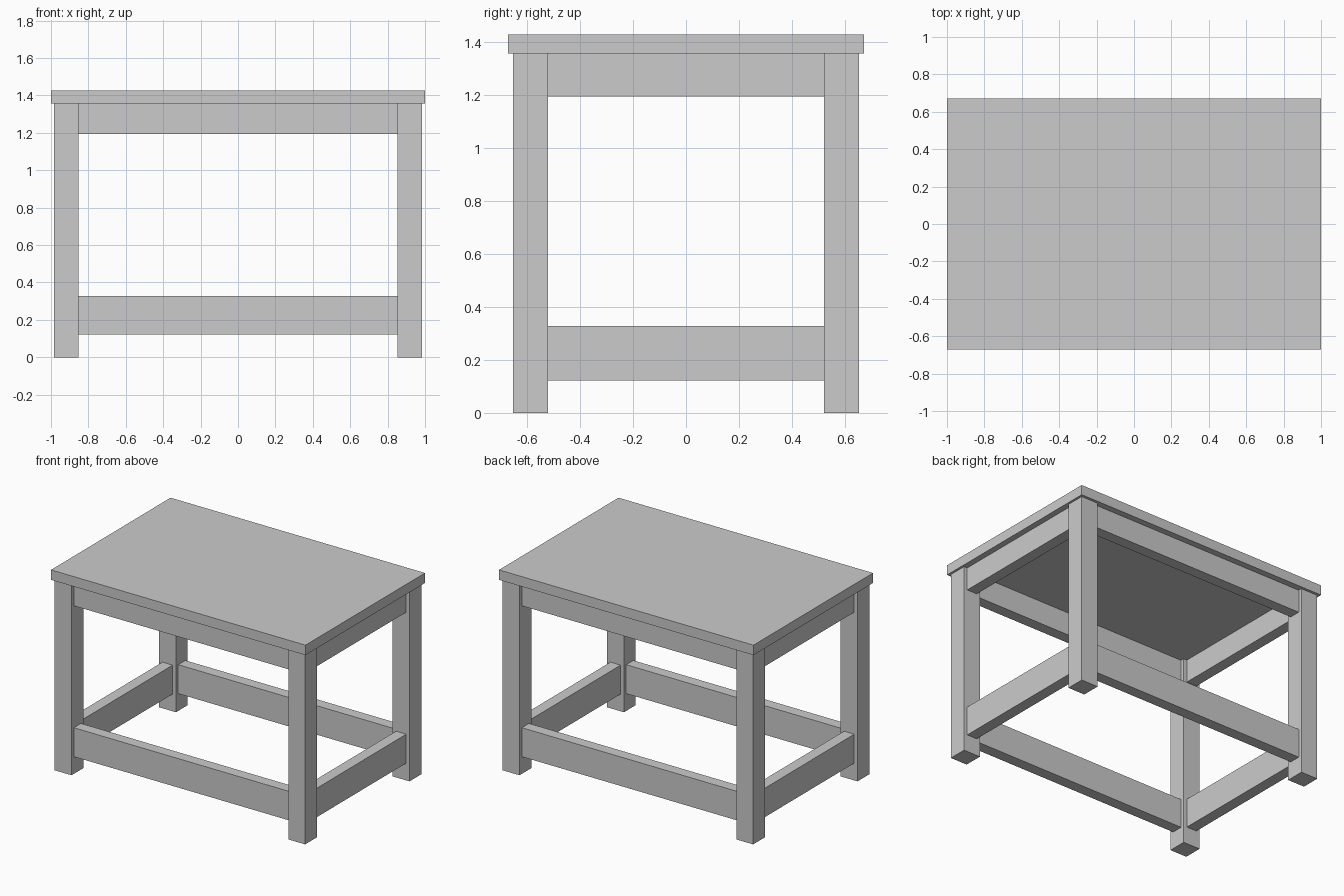
import bpy

if "Cube" in bpy.data.objects:
    bpy.data.objects.remove(bpy.data.objects["Cube"])

LEG = 0.132                    # square leg section
LEG_X, LEG_Y = 0.918, 0.586    # leg centres
RAIL = 0.08                    # rail thickness
TOP_Z0, TOP_Z1 = 1.356, 1.427  # tabletop underside and upper face


def box(name, x, y, z0, z1, sx, sy):
    bpy.ops.mesh.primitive_cube_add(size=1, location=(x, y, (z0 + z1) / 2))
    ob = bpy.context.object
    ob.name = name
    ob.scale = (sx, sy, z1 - z0)
    bpy.ops.object.transform_apply(location=False, rotation=False, scale=True)
    return ob


# Tabletop
box("tabletop", 0, 0, TOP_Z0, TOP_Z1, 2.0, 1.342)

# Legs
for sy, depth in ((-1, "front"), (1, "back")):
    for sx, side in ((-1, "left"), (1, "right")):
        box(f"{depth}_{side}_leg", sx * LEG_X, sy * LEG_Y, 0, TOP_Z0, LEG, LEG)

# Aprons under the top and stretchers near the floor, centred between legs
for part, z0, z1 in (("apron", 1.194, TOP_Z0), ("stretcher", 0.122, 0.328)):
    for s, name in ((-1, "front"), (1, "back")):
        box(f"{name}_{part}", 0, s * LEG_Y, z0, z1, 2 * LEG_X - LEG, RAIL)
    for s, name in ((-1, "left"), (1, "right")):
        box(f"{name}_{part}", s * LEG_X, 0, z0, z1, RAIL, 2 * LEG_Y - LEG)
